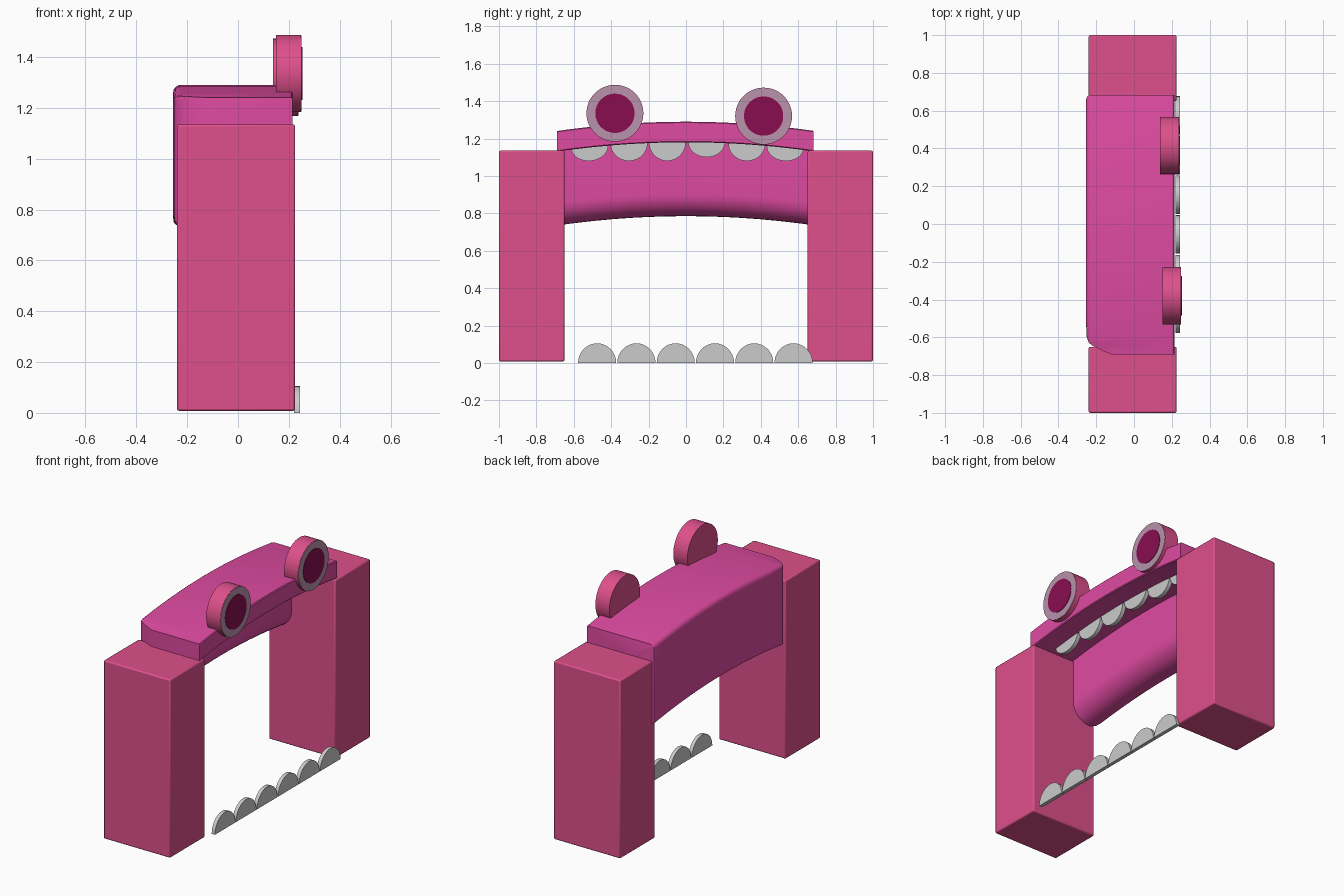
import bpy, bmesh, math
from mathutils import Matrix, Vector

if "Cube" in bpy.data.objects:
    bpy.data.objects.remove(bpy.data.objects["Cube"])


def material(name, rgb):
    m = bpy.data.materials.new(name)
    m.diffuse_color = (*rgb, 1)
    m.use_nodes = True
    m.node_tree.nodes["Principled BSDF"].inputs["Base Color"].default_value = m.diffuse_color
    return m


PINK = material("pink", (0.73, 0.08, 0.26))
MAGENTA = material("magenta", (0.74, 0.07, 0.36))
PALE = material("pale_pink", (0.48, 0.29, 0.41))
DARK = material("dark_magenta", (0.25, 0.004, 0.08))


def finish(name, bm, mat=None, bevel=0):
    bmesh.ops.recalc_face_normals(bm, faces=bm.faces)
    me = bpy.data.meshes.new(name)
    bm.to_mesh(me)
    bm.free()
    ob = bpy.data.objects.new(name, me)
    bpy.context.collection.objects.link(ob)
    if mat:
        me.materials.append(mat)
    bpy.ops.object.select_all(action='DESELECT')
    ob.select_set(True)
    bpy.context.view_layer.objects.active = ob
    bpy.ops.object.shade_smooth_by_angle(angle=math.radians(35))
    if bevel:
        b = ob.modifiers.new("bevel", 'BEVEL')
        b.width, b.segments = bevel, 2
    return ob


def loft(rings):
    """Skin a list of closed rings and cap both ends."""
    bm = bmesh.new()
    vs = [[bm.verts.new(p) for p in r] for r in rings]
    n = len(rings[0])
    for a, b in zip(vs, vs[1:]):
        for i in range(n):
            j = (i + 1) % n
            bm.faces.new((a[i], a[j], b[j], b[i]))
    bm.faces.new(vs[0])
    bm.faces.new(vs[-1])
    return bm


def box(name, lo, hi, mat, bevel):
    lo, hi = Vector(lo), Vector(hi)
    bm = bmesh.new()
    bmesh.ops.create_cube(bm, size=1, matrix=Matrix.Translation((lo + hi) / 2)
                          @ Matrix.Diagonal((*(hi - lo), 1)))
    return finish(name, bm, mat, bevel)


def disc(name, x0, x1, y, z, r, mat):
    bm = bmesh.new()
    bmesh.ops.create_cone(bm, cap_ends=True, segments=48, radius1=r, radius2=r,
                          depth=x1 - x0,
                          matrix=Matrix.Translation(((x0 + x1) / 2, y, z))
                          @ Matrix.Rotation(math.pi / 2, 4, 'Y'))
    return finish(name, bm, mat)


def tooth(name, x0, x1, y, z, w, h, tilt=0):
    """Half-round slab; a negative height hangs down."""
    pts = []
    for i in range(17):
        a = math.pi * i / 16
        u, v = w / 2 * math.cos(a), h * math.sin(a)
        pts.append((y + u * math.cos(tilt) - v * math.sin(tilt),
                    z + u * math.sin(tilt) + v * math.cos(tilt)))
    return finish(name, loft([[(x, *p) for p in pts] for x in (x0, x1)]))


# Side pillars
for name, y0, y1 in (("left_pillar", -1, -0.65), ("right_pillar", 0.65, 1)):
    box(name, (-0.24, y0, 0.008), (0.225, y1, 1.135), PINK, 0.008)

# Arched head: overhanging upper lip and rounded back wall in one profile
profile = [(0.21, 1.29), (0.215, 1.285), (0.215, 1.185), (0.21, 1.18),
           (-0.08, 1.18)]
for i in range(9):                       # rounded lower front edge
    a = math.pi / 2 * i / 8
    profile.append((-0.20 + 0.12 * math.cos(a), 0.905 - 0.12 * math.sin(a)))
for cx, cz, r, start in ((-0.235, 0.805, 0.02, 1.5), (-0.225, 1.26, 0.03, 1)):
    for i in range(5):                   # rounded back edges
        a = math.pi * (start - i / 8)
        profile.append((cx + r * math.cos(a), cz + r * math.sin(a)))
# the back edge is rounded off towards each end
back = {-0.69: -0.12, -0.67: -0.17, -0.65: -0.21, -0.63: -0.238, -0.6: -0.25,
        0.66: -0.254, 0.675: -0.248, 0.683: -0.235}
stations = sorted(list(back) + [-0.5 + 0.1 * i for i in range(12)])
rings = [[(max(x, back.get(y, -0.255)), y, z - 0.105 * y * y)
          for x, z in profile] for y in stations]
finish("head", loft(rings), MAGENTA)

# Eyes: body, pale face and pupil
for side, x, y, z in (("left", 0.25, -0.38, 1.335), ("right", 0.238, 0.415, 1.32)):
    disc(side + "_eye", x - 0.10, x - 0.002, y, z, 0.152, PINK)
    disc(side + "_eye_face", x - 0.003, x, y, z, 0.15, PALE)
    disc(side + "_pupil", x - 0.002, x + 0.003, y, z, 0.105, DARK)

# Lower teeth on the ground
for i in range(6):
    tooth(f"lower_tooth_{i + 1}", 0.22, 0.243, -0.475 + 0.21 * i, 0, 0.204, 0.105)

# Upper teeth hanging under the lip, following its arch
for i, (y, bottom) in enumerate(((-0.515, 1.08), (-0.305, 1.08), (-0.1, 1.08),
                                 (0.11, 1.1), (0.325, 1.08), (0.53, 1.08))):
    z = 1.183 - 0.105 * y * y
    tooth(f"upper_tooth_{i + 1}", 0.06, 0.085, y, z, 0.198, bottom - z,
          math.atan(-0.21 * y))
